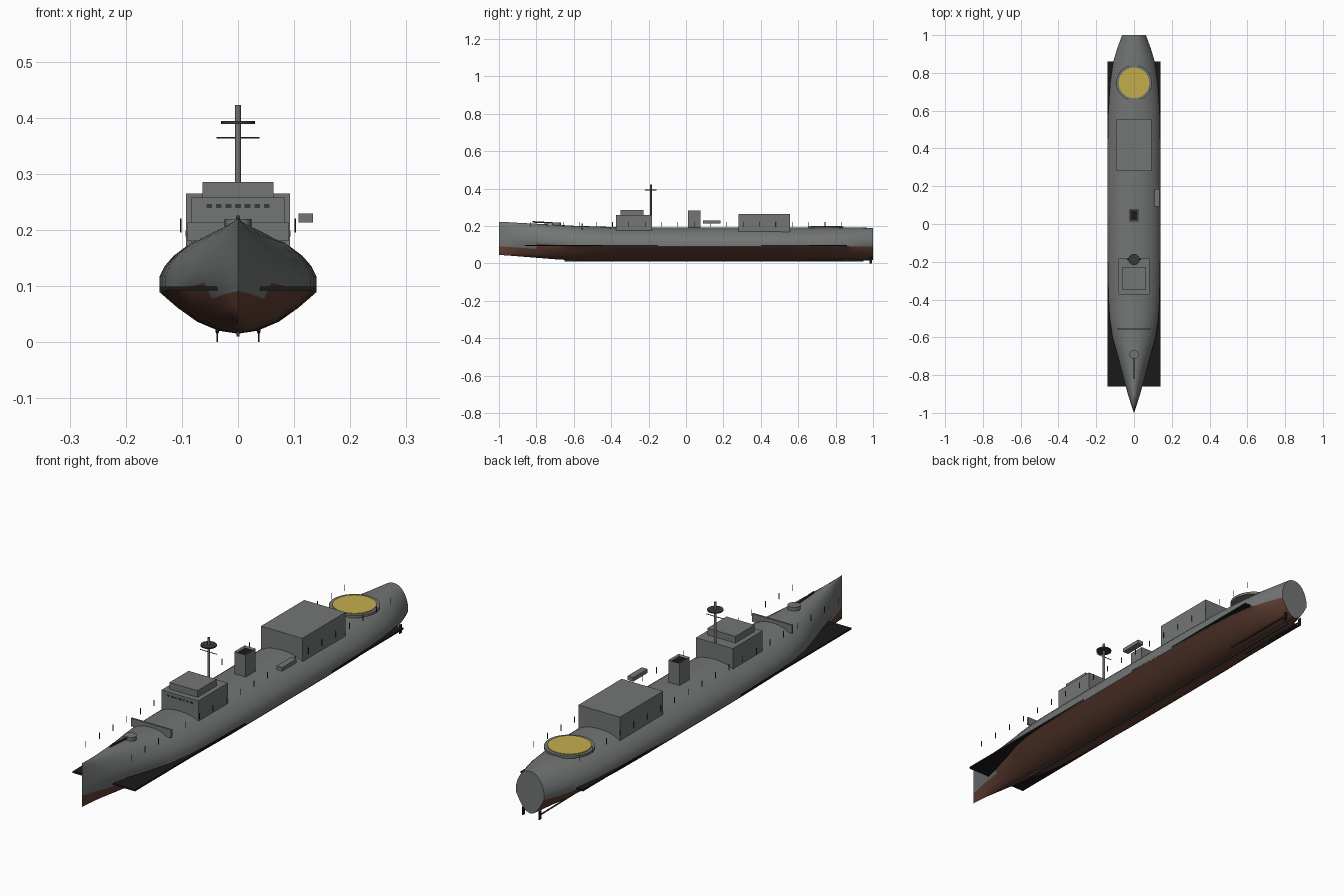
import bpy, bmesh, math
from mathutils import Matrix, Vector

if "Cube" in bpy.data.objects:
    bpy.data.objects.remove(bpy.data.objects["Cube"])


def material(name, rgb):
    m = bpy.data.materials.new(name)
    m.diffuse_color = (*rgb, 1)
    m.use_nodes = True
    m.node_tree.nodes["Principled BSDF"].inputs["Base Color"].default_value = m.diffuse_color
    return m


GREY = material("hull grey", (0.17, 0.18, 0.178))
RED = material("underwater red", (0.12, 0.05, 0.033))
BLACK = material("black", (0.01, 0.01, 0.01))
DARK = material("dark grey", (0.04, 0.042, 0.042))
YELLOW = material("deck yellow", (0.55, 0.42, 0.075))


def finish(name, bm, *mats):
    bmesh.ops.recalc_face_normals(bm, faces=bm.faces)
    me = bpy.data.meshes.new(name)
    bm.to_mesh(me)
    bm.free()
    ob = bpy.data.objects.new(name, me)
    bpy.context.collection.objects.link(ob)
    for m in mats:
        me.materials.append(m)
    return ob


def smooth(ob):
    bpy.ops.object.select_all(action='DESELECT')
    ob.select_set(True)
    bpy.context.view_layer.objects.active = ob
    bpy.ops.object.shade_smooth_by_angle(angle=math.radians(35))


def box(name, mat, x, y, z):
    """Box from (min, max) ranges on each axis."""
    bm = bmesh.new()
    size = [b - a for a, b in (x, y, z)]
    mid = [(a + b) / 2 for a, b in (x, y, z)]
    bmesh.ops.create_cube(bm, size=1, matrix=Matrix.Translation(mid) @ Matrix.Diagonal((*size, 1)))
    return finish(name, bm, mat)


def rod(name, mat, a, b, r, n=16, r2=None):
    """Cylinder between two points."""
    a, b = Vector(a), Vector(b)
    d = b - a
    bm = bmesh.new()
    rot = d.to_track_quat('Z', 'Y').to_matrix().to_4x4()
    bmesh.ops.create_cone(bm, cap_ends=True, segments=n, radius1=r, radius2=r if r2 is None else r2,
                          depth=d.length, matrix=Matrix.Translation((a + b) / 2) @ rot)
    ob = finish(name, bm, mat)
    smooth(ob)
    return ob


# Hull: one lens-shaped half section lofted through stations
SECTION = [(0, 0), (.25, .03), (.52, .12), (.77, .26), (1, .417), (1, .57),
           (.93, .68), (.82, .78), (.65, .88), (.42, .96), (.2, .99), (0, 1)]
STATIONS = [  # y, half width, keel z, deck z
    (-1, .0004, .045, .222), (-.95, .017, .042, .220), (-.9, .033, .038, .217),
    (-.8, .060, .030, .212), (-.7, .086, .022, .207), (-.6, .114, .016, .201),
    (-.5, .129, .015, .198), (-.4, .135, .015, .195), (-.2, .139, .015, .193),
    (0, .14, .015, .193), (.4, .14, .015, .193), (.6, .136, .015, .193),
    (.75, .126, .016, .192), (.86, .110, .016, .192), (.93, .089, .017, .191), (1, .063, .018, .190)]
bm = bmesh.new()
loop = SECTION + [(-u, h) for u, h in SECTION[-2:0:-1]]
rings = [[bm.verts.new((u * w, y, k + h * (d - k))) for u, h in loop] for y, w, k, d in STATIONS]
for r0, r1 in zip(rings, rings[1:]):
    for i in range(len(loop)):
        j = (i + 1) % len(loop)
        f = bm.faces.new((r0[i], r0[j], r1[j], r1[i]))
        f.material_index = int(f.calc_center_median().z < .092)
bm.faces.new(rings[0])
bm.faces.new(rings[-1])
smooth(finish("hull", bm, GREY, RED))

# Waterline side plates, fore and aft
box("waterline_plate_front", BLACK, (-.14, .14), (-.86, -.15), (.092, .099))
box("waterline_plate_rear", BLACK, (-.14, .14), (.15, .86), (.092, .099))

# Keel, shafts and rudders
box("keel", DARK, (-.003, .003), (-.65, .95), (.010, .020))
for side, s in (("left", -1), ("right", 1)):
    rod("shaft_" + side, DARK, (s * .037, .65, .022), (s * .037, .985, .018), .003, 8)
    box("rudder_" + side, BLACK, (s * .037 - .0015, s * .037 + .0015), (.98, .995), (0, .035))

# Bridge with a row of windows
box("bridge_lower", GREY, (-.083, .083), (-.373, -.182), (.175, .258))
box("bridge_upper", GREY, (-.063, .063), (-.35, -.227), (.258, .285))
for i in range(7):
    x = -.051 + i * .017
    box("bridge_window", DARK, (x - .005, x + .005), (-.3745, -.372), (.239, .246))

# Mast, yard and radar disc
rod("mast", GREY, (0, -.188, .19), (0, -.188, .423), .005, 12)
rod("mast_yard", DARK, (-.038, -.188, .364), (.038, -.188, .364), .0015, 8)
rod("radar_disc", DARK, (0, -.188, .389), (0, -.188, .394), .03, 24)

# Funnel with dark sunken opening
funnel = box("funnel", GREY, (-.025, .025), (.012, .078), (.18, .282))
bm = bmesh.new()
bm.from_mesh(funnel.data)
top = max(bm.faces, key=lambda f: f.calc_center_median().z)
bmesh.ops.inset_individual(bm, faces=[top], thickness=.01)
top.material_index = 1
for v in top.verts:
    v.co.z -= .004
bm.to_mesh(funnel.data)
bm.free()
funnel.data.materials.append(BLACK)

# Hangar and side boat
box("hangar", GREY, (-.093, .093), (.28, .557), (.165, .265))
box("side_boat", GREY, (.108, .134), (.092, .185), (.213, .229))

# Landing pad
rod("landing_pad", GREY, (0, .747, .188), (0, .747, .198), .094, 40)
rod("landing_pad_marking", YELLOW, (0, .747, .197), (0, .747, .201), .081, 40)

# Gun and breakwater on the foredeck
rod("gun_turret", GREY, (0, -.692, .195), (0, -.692, .219), .024, 20)
rod("gun_barrel", DARK, (0, -.70, .215), (0, -.82, .222), .004, 10)
box("breakwater", GREY, (-.09, .09), (-.559, -.552), (.18, .213))

# Rail posts along both sides
for s in (-1, 1):
    for i in range(20):
        y = -.83 + i * .0874
        rod("rail_post", DARK, (s * .102, y, .195), (s * .102, y, .22), .0015, 6)
